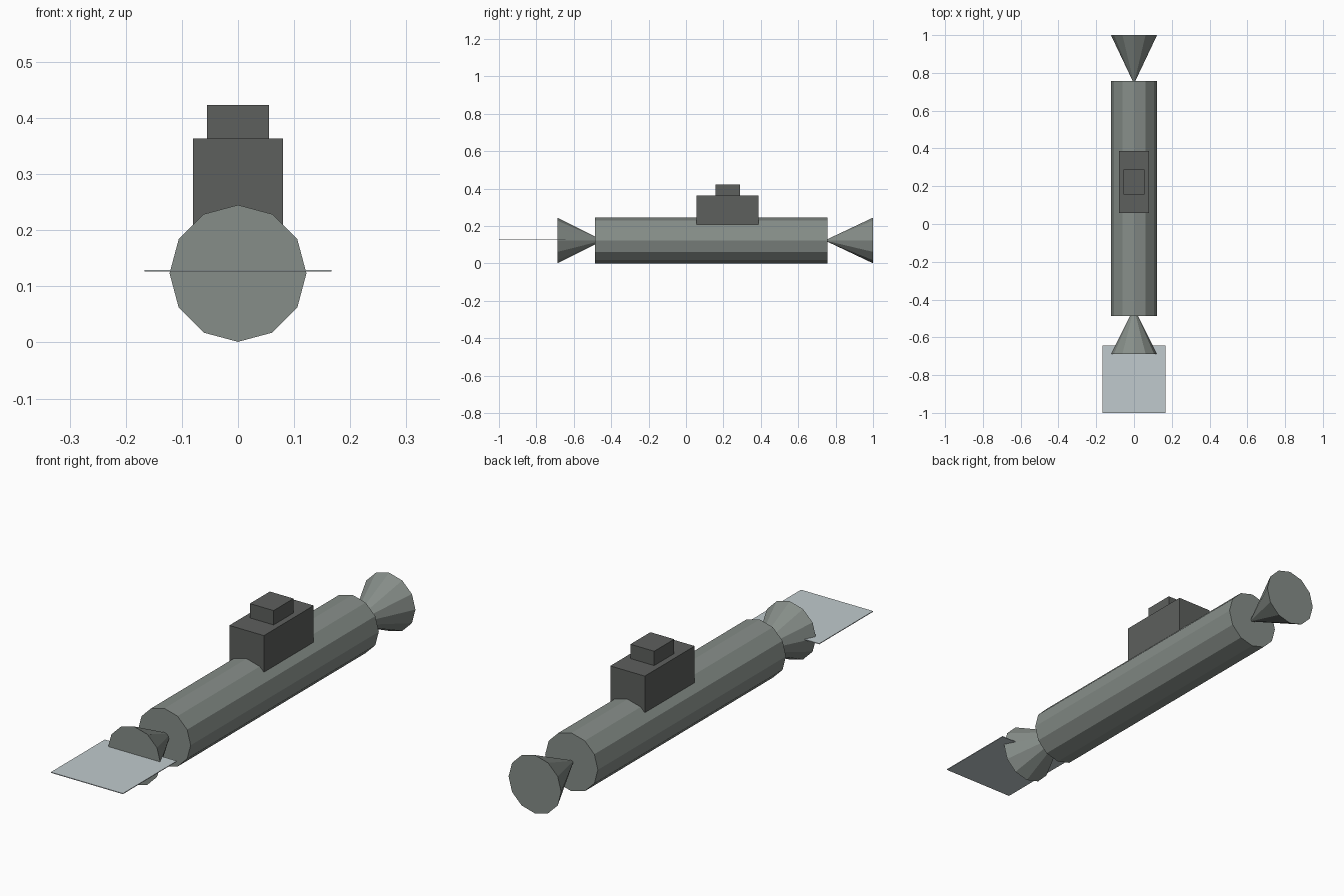
import bpy
from math import pi

if "Cube" in bpy.data.objects:
    bpy.data.objects.remove(bpy.data.objects["Cube"])

R = 0.122   # hull radius
CZ = 0.123  # hull axis height


def material(name, rgb):
    m = bpy.data.materials.new(name)
    m.diffuse_color = (*rgb, 1)
    m.use_nodes = True
    m.node_tree.nodes["Principled BSDF"].inputs["Base Color"].default_value = m.diffuse_color
    return m


hull_grey = material("hull_grey", (0.24, 0.27, 0.25))
tower_grey = material("tower_grey", (0.11, 0.115, 0.11))
pale_grey = material("pale_grey", (0.53, 0.59, 0.61))


def finish(name, mat):
    ob = bpy.context.object
    ob.name = name
    ob.data.materials.append(mat)
    bpy.ops.object.transform_apply(location=False, rotation=True, scale=True)
    return ob


def box(name, x, y, z, mat):
    ranges = (x, y, z)
    bpy.ops.mesh.primitive_cube_add(size=1, location=[(a + b) / 2 for a, b in ranges])
    bpy.context.object.scale = [b - a for a, b in ranges]
    return finish(name, mat)


def cone(name, base_y, tip_y, mat):
    turn = -pi / 2 if tip_y > base_y else pi / 2
    bpy.ops.mesh.primitive_cone_add(vertices=12, radius1=R, radius2=0, depth=abs(tip_y - base_y),
                                    location=(0, (base_y + tip_y) / 2, CZ), rotation=(turn, 0, 0))
    return finish(name, mat)


# Twelve-sided hull along y
bpy.ops.mesh.primitive_cylinder_add(vertices=12, radius=R, depth=1.245,
                                    location=(0, 0.135, CZ), rotation=(pi / 2, 0, 0))
finish("hull", hull_grey)

# End cones, tips sunk into the hull
cone("front_cone", -0.687, -0.445, hull_grey)
cone("rear_cone", 1.0, 0.742, hull_grey)

# Stepped tower
box("tower", (-0.08, 0.08), (0.057, 0.387), (0.19, 0.363), tower_grey)
box("tower_top", (-0.055, 0.055), (0.157, 0.289), (0.35, 0.423), tower_grey)

# Thin horizontal plate at the front
box("front_plate", (-0.167, 0.167), (-1.0, -0.643), (0.126, 0.129), pale_grey)
